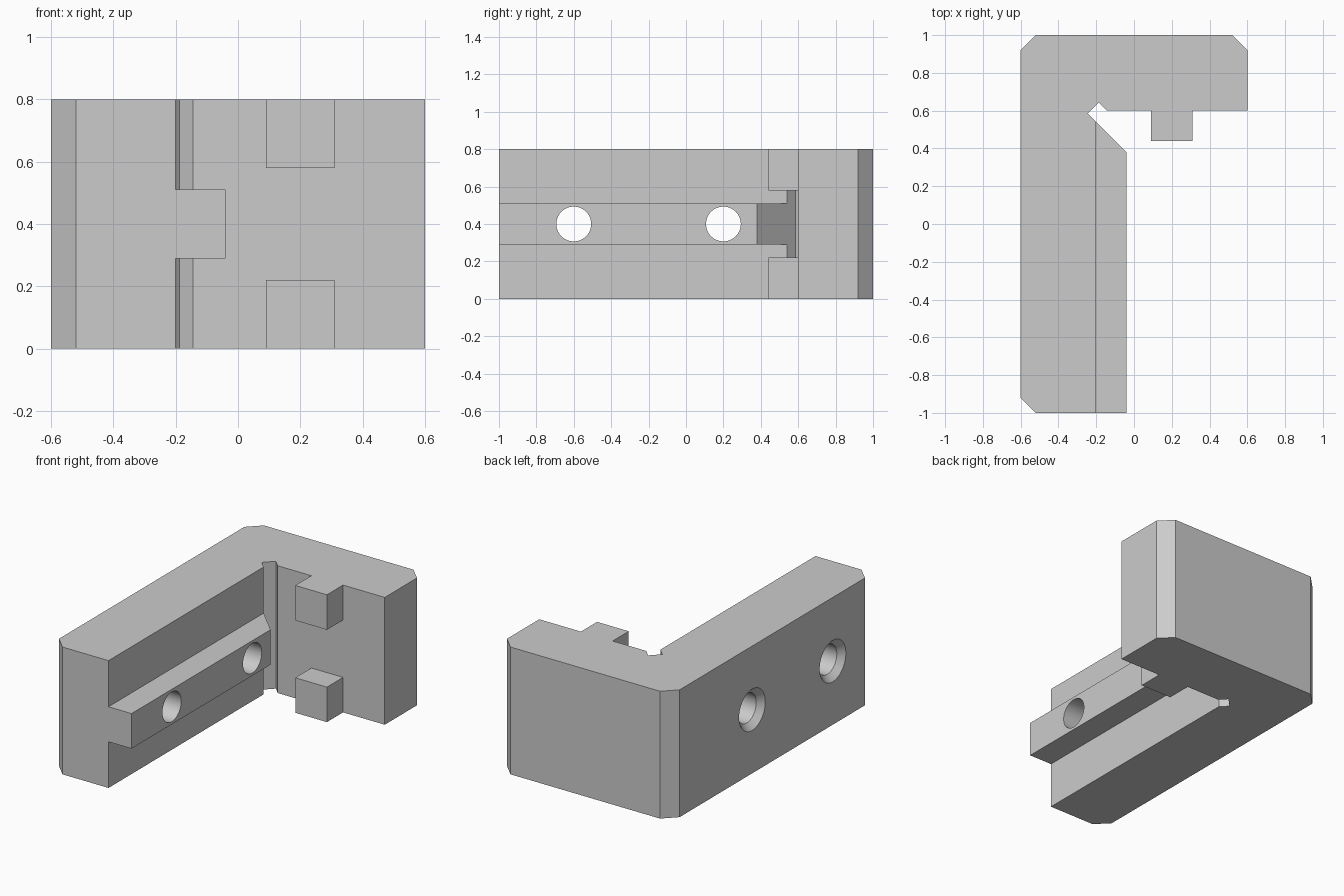
import bpy
import bmesh
from math import cos, sin, tau, radians

default = bpy.data.objects.get("Cube")
if default:
    bpy.data.objects.remove(default, do_unlink=True)

HEIGHT = 0.8

grey = bpy.data.materials.new("light_grey")
grey.use_nodes = True
grey.diffuse_color = (0.6, 0.6, 0.6, 1)
grey.node_tree.nodes["Principled BSDF"].inputs["Base Color"].default_value = (0.6, 0.6, 0.6, 1)


def finish(name, bm):
    """Turn a bmesh into a grey object in the scene."""
    bmesh.ops.recalc_face_normals(bm, faces=bm.faces)
    mesh = bpy.data.meshes.new(name)
    bm.to_mesh(mesh)
    bm.free()
    mesh.materials.append(grey)
    obj = bpy.data.objects.new(name, mesh)
    bpy.context.collection.objects.link(obj)
    return obj


def prism(name, outline, z0, z1):
    """Extrude a plan outline from z0 to z1."""
    bm = bmesh.new()
    face = bm.faces.new([bm.verts.new((x, y, z0)) for x, y in outline])
    top = bmesh.ops.extrude_face_region(bm, geom=[face])["geom"]
    verts = [v for v in top if isinstance(v, bmesh.types.BMVert)]
    bmesh.ops.translate(bm, verts=verts, vec=(0, 0, z1 - z0))
    return finish(name, bm)


def box(name, x0, x1, y0, y1, z0, z1):
    return prism(name, [(x0, y0), (x1, y0), (x1, y1), (x0, y1)], z0, z1)


def lathe_x(name, profile, y, z, sides=64):
    """Revolve (x, radius) points about an axis along x."""
    bm = bmesh.new()
    rings = [[bm.verts.new((x, y + r * cos(tau * i / sides), z + r * sin(tau * i / sides)))
              for i in range(sides)] for x, r in profile]
    for a, b in zip(rings, rings[1:]):
        for i in range(sides):
            j = (i + 1) % sides
            bm.faces.new((a[i], a[j], b[j], b[i]))
    bm.faces.new(rings[0])
    bm.faces.new(rings[-1])
    return finish(name, bm)


# L-shaped bracket with chamfered corners, relief notch, rail and locating tab
bracket = prism("angle_bracket", [
    (-0.52, -1), (-0.04, -1), (-0.04, 0.38),
    (-0.245, 0.585), (-0.187, 0.643), (-0.144, 0.6),
    (0.09, 0.6), (0.09, 0.44), (0.31, 0.44), (0.31, 0.6),
    (0.6, 0.6), (0.6, 0.92), (0.52, 1),
    (-0.52, 1), (-0.6, 0.92), (-0.6, -0.92)], 0, HEIGHT)

# Cutters: clear above and below the rail, between the tabs, and the screw holes
cutters = [
    box("rail_upper_cutter", -0.2, 0.03, -1.1, 0.57, 0.51, 0.9),
    box("rail_lower_cutter", -0.2, 0.03, -1.1, 0.57, -0.1, 0.29),
    box("tab_gap_cutter", 0.05, 0.35, 0.4, 0.6, 0.22, 0.58),
]
for y in (-0.6, 0.2):
    cutters.append(lathe_x("screw_hole_cutter",
                           [(-0.65, 0.18), (-0.563, 0.093), (0.05, 0.093)], y, HEIGHT / 2))

bpy.ops.object.select_all(action="DESELECT")
bpy.context.view_layer.objects.active = bracket
bracket.select_set(True)
for cutter in cutters:
    cutter.hide_render = True
    cut = bracket.modifiers.new("cut", "BOOLEAN")
    cut.operation = "DIFFERENCE"
    cut.solver = "EXACT"
    cut.object = cutter
    bpy.ops.object.modifier_apply(modifier=cut.name)
    bpy.data.objects.remove(cutter, do_unlink=True)

# Smooth hole walls, crisp edges elsewhere
bpy.ops.object.shade_smooth_by_angle(angle=radians(30))
